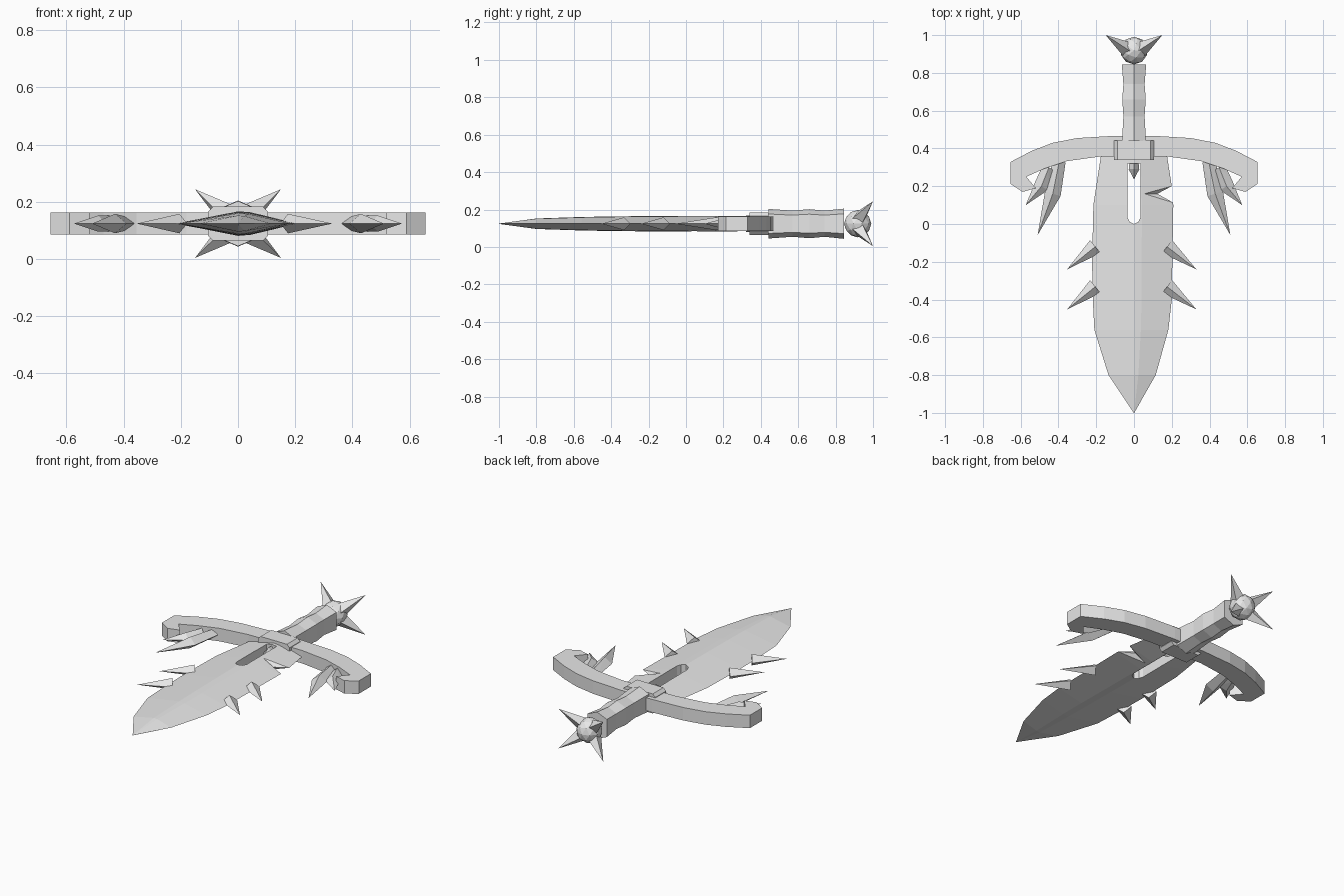
import bpy, bmesh
from mathutils import Vector

if "Cube" in bpy.data.objects:
    bpy.data.objects.remove(bpy.data.objects["Cube"], do_unlink=True)

MID = 0.124  # height of the sword's middle plane
Z = Vector((0, 0, 1))

steel = bpy.data.materials.new("pale_grey")
steel.use_nodes = True
steel.diffuse_color = (0.8, 0.8, 0.8, 1)
steel.node_tree.nodes["Principled BSDF"].inputs["Base Color"].default_value = (0.8, 0.8, 0.8, 1)


def finish(name, bm):
    """Turn a bmesh, built around z = 0, into a flat-shaded object."""
    bmesh.ops.recalc_face_normals(bm, faces=bm.faces)
    mesh = bpy.data.meshes.new(name)
    bm.to_mesh(mesh)
    bm.free()
    mesh.materials.append(steel)
    ob = bpy.data.objects.new(name, mesh)
    ob.location.z = MID
    bpy.context.collection.objects.link(ob)
    return ob


def hull(name, points):
    bm = bmesh.new()
    for p in points:
        bm.verts.new(p)
    res = bmesh.ops.convex_hull(bm, input=bm.verts)
    bmesh.ops.delete(bm, geom=[v for v in bm.verts if not v.link_faces], context="VERTS")
    return finish(name, bm)


def loft(name, rings):
    bm = bmesh.new()
    rows = [[bm.verts.new(p) for p in ring] for ring in rings]
    n = len(rows[0])
    for a, b in zip(rows, rows[1:]):
        for i in range(n):
            j = (i + 1) % n
            bm.faces.new((a[i], a[j], b[j], b[i]))
    bm.faces.new(rows[0])
    bm.faces.new(rows[-1])
    return finish(name, bm)


def plate(name, outline, half):
    bm = bmesh.new()
    face = bm.faces.new([bm.verts.new((x, y, -half)) for x, y in outline])
    ext = bmesh.ops.extrude_face_region(bm, geom=[face])
    for v in ext["geom"]:
        if isinstance(v, bmesh.types.BMVert):
            v.co.z = half
    return finish(name, bm)


def spike(name, base, tip, width, height, shoulder=None):
    """Diamond-section spike; an optional shoulder is (point, width, height)."""
    base, tip = Vector(base), Vector(tip)
    side = (tip - base).cross(Z).normalized()
    up = side.cross(tip - base).normalized()
    points = [tip]
    for c, w, h in [(base, width, height)] + ([shoulder] if shoulder else []):
        c = Vector(c)
        points += [c + side * w, c - side * w, c + up * h, c - up * h]
    return hull(name, points)


def cut(ob, cutter):
    cutter.hide_render = True
    cutter.hide_viewport = True
    cutter.display_type = "WIRE"
    mod = ob.modifiers.new(cutter.name, "BOOLEAN")
    mod.operation = "DIFFERENCE"
    mod.solver = "EXACT"
    mod.object = cutter
    bpy.context.view_layer.update()
    dg = bpy.context.evaluated_depsgraph_get()
    mesh = bpy.data.meshes.new_from_object(ob.evaluated_get(dg))
    ob.modifiers.clear()
    ob.data = mesh
    bpy.data.objects.remove(cutter, do_unlink=True)


# Blade: ridged lens section, (y, left edge, right edge, half thickness)
rows = [(0.36, -0.175, 0.175, 0.043), (0.2, -0.2, 0.2, 0.043),
        (0.1, -0.215, 0.208, 0.043), (-0.2, -0.222, 0.203, 0.041),
        (-0.4, -0.218, 0.2, 0.039), (-0.56, -0.21, 0.182, 0.036),
        (-0.8, -0.135, 0.115, 0.028), (-1, -0.001, 0.001, 0.001)]
rings = []
for y, l, r, h in rows:
    ridge = 0.2 * r
    rings.append([(l, y, 0), (0, y, h), (ridge, y, h * 0.93), (r, y, 0),
                  (ridge, y, -h * 0.93), (0, y, -h)])
blade = loft("blade", rings)

# Rounded slot through the blade
slot = []
for cx, cy in [(1, 0.035), (0.7, 0.012), (0, 0), (-0.7, 0.012), (-1, 0.035), (-1, 0.32), (1, 0.32)]:
    slot.append((cx * 0.034, cy))
cut(blade, plate("slot_cutter", slot, 0.2))

# Chipped notch in the left edge, bevelled on both faces
for s in (1, -1):
    low = [(0.125, 0.16), (0.2, 0.2), (0.26, 0.232), (0.26, 0.084)]
    pts = [(x, y, -0.0005 * s) for x, y in low]
    pts += [(0.04, 0.16, 0.045 * s), (0.115, 0.2, 0.045 * s), (0.26, 0.277, 0.045 * s),
            (0.125, 0.16, 0.045 * s), (0.26, 0.084, 0.045 * s)]
    cut(blade, hull("notch_cutter", pts))

# Barbs on both blade edges
for s, word in ((1, "left"), (-1, "right")):
    for i, y in enumerate((-0.12, -0.332)):
        spike(f"{word}_blade_barb_{i + 1}", (s * 0.19 - 0.015, y, 0),
              (s * 0.342 - 0.012, y - 0.12, 0), 0.044, 0.034)

# Curved crossguard with hooked ends
half = [(0.1, 0.467), (0.3, 0.455), (0.43, 0.43), (0.54, 0.388), (0.655, 0.328),
        (0.655, 0.213), (0.59, 0.17), (0.52, 0.19), (0.57, 0.25), (0.47, 0.295),
        (0.355, 0.333), (0.18, 0.357)]
plate("crossguard", half + [(-x, y) for x, y in reversed(half)], 0.039)

# Fang and side barb hanging from each end of the guard
for s, word in ((1, "left"), (-1, "right")):
    spike(f"{word}_guard_fang", (s * 0.395, 0.335, 0), (s * 0.51, -0.058, 0), 0.034, 0.025,
          ((s * 0.43, 0.16, 0), 0.043, 0.034))
    spike(f"{word}_guard_barb", (s * 0.45, 0.3, 0), (s * 0.573, 0.1, 0), 0.035, 0.028,
          ((s * 0.49, 0.2, 0), 0.04, 0.028))

# Centre block with chamfered sides, and the small point in the slot
hull("guard_block", [(x * sx, y, z * sz) for x, z in ((0.105, 0.042), (0.088, 0.059))
                     for sx in (1, -1) for sz in (1, -1) for y in (0.34, 0.442)])
spike("slot_point", (0, 0.34, 0), (0, 0.235, 0), 0.022, 0.03, ((0, 0.29, 0), 0.028, 0.036))

# Grip: ridged six-sided section with a wavy outline
rings = []
for y, k in [(0.44, 1.04), (0.57, 0.92), (0.66, 1.02), (0.74, 0.92), (0.845, 1.06)]:
    section = [(0, 0.076), (0.061, 0.05), (0.061, -0.05),
               (0, -0.076), (-0.061, -0.05), (-0.061, 0.05)]
    rings.append([(x * k, y, z * k) for x, z in section])
loft("grip", rings)

# Pommel ball with four splayed spikes
bm = bmesh.new()
bmesh.ops.create_icosphere(bm, subdivisions=2, radius=0.073)
bmesh.ops.translate(bm, verts=bm.verts, vec=(0, 0.918, 0))
finish("pommel", bm)
for sx in (1, -1):
    for sz in (1, -1):
        side = "left" if sx > 0 else "right"
        level = "upper" if sz > 0 else "lower"
        spike(f"{side}_{level}_pommel_spike", (sx * 0.035, 0.925, sz * 0.028),
              (sx * 0.15, 1, sz * 0.12), 0.042, 0.042)
